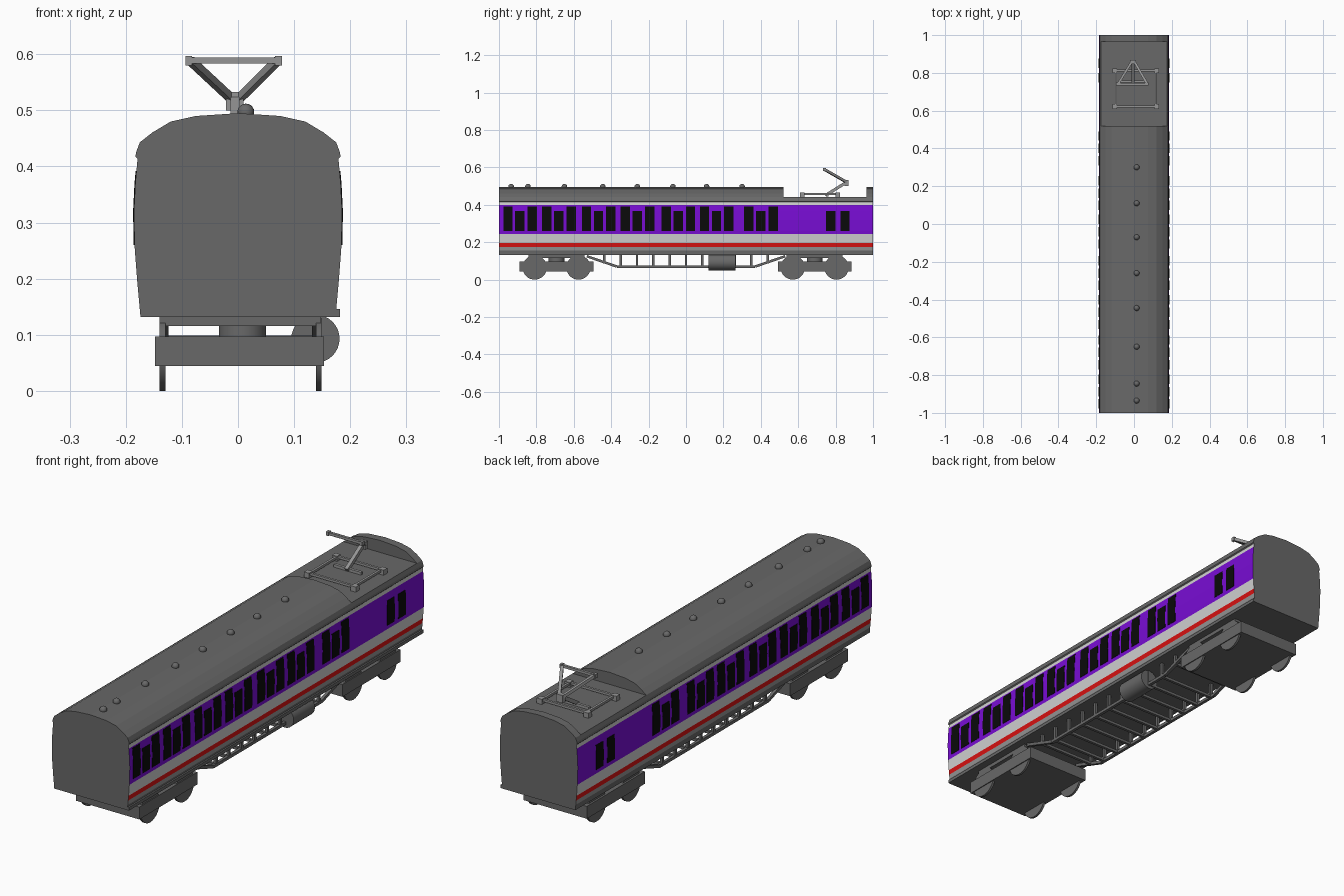
import bpy, bmesh, math
from mathutils import Vector, Matrix

if "Cube" in bpy.data.objects:
    bpy.data.objects.remove(bpy.data.objects["Cube"])


def mat(name, r, g, b):
    m = bpy.data.materials.new(name)
    m.diffuse_color = (r, g, b, 1)
    m.use_nodes = True
    m.node_tree.nodes["Principled BSDF"].inputs["Base Color"].default_value = m.diffuse_color
    return m


GREY = mat("dark grey", 0.14, 0.14, 0.14)
PURPLE = mat("purple", 0.19, 0.004, 0.66)
RED = mat("red", 0.70, 0.006, 0.006)
PALE = mat("pale grey", 0.64, 0.64, 0.64)
MID = mat("mid grey", 0.30, 0.30, 0.30)
BLACK = mat("window black", 0.003, 0.003, 0.003)


def finish(name, bm, mats, smooth=False):
    bmesh.ops.recalc_face_normals(bm, faces=bm.faces)
    me = bpy.data.meshes.new(name)
    bm.to_mesh(me)
    bm.free()
    for m in mats:
        me.materials.append(m)
    ob = bpy.data.objects.new(name, me)
    bpy.context.collection.objects.link(ob)
    if smooth:
        bpy.ops.object.select_all(action='DESELECT')
        ob.select_set(True)
        bpy.context.view_layer.objects.active = ob
        bpy.ops.object.shade_smooth_by_angle(angle=math.radians(35))
    return ob


def add_box(bm, x0, x1, y0, y1, z0, z1):
    m = Matrix.Translation(((x0 + x1) / 2, (y0 + y1) / 2, (z0 + z1) / 2))
    bmesh.ops.create_cube(bm, size=1, matrix=m @ Matrix.Diagonal((x1 - x0, y1 - y0, z1 - z0, 1)))


def add_bar(bm, a, b, w):
    """Square bar of width w between two points."""
    a, b = Vector(a), Vector(b)
    d = b - a
    m = Matrix.Translation((a + b) / 2) @ d.to_track_quat('Z', 'Y').to_matrix().to_4x4()
    bmesh.ops.create_cube(bm, size=1, matrix=m @ Matrix.Diagonal((w, w, d.length, 1)))


def add_cyl(bm, c, r, length, axis, n=32):
    rot = {'X': Matrix.Rotation(math.pi / 2, 4, 'Y'), 'Y': Matrix.Rotation(math.pi / 2, 4, 'X'),
           'Z': Matrix()}[axis]
    bmesh.ops.create_cone(bm, cap_ends=True, segments=n, radius1=r, radius2=r, depth=length,
                          matrix=Matrix.Translation(c) @ rot)


def extrude_profile(bm, half, y0, y1):
    """Mirror a half section (x, z), bottom to top, and run it along y."""
    pts = half + [(-x, z) for x, z in reversed(half) if x > 0]
    f = bm.faces.new([bm.verts.new((x, y0, z)) for x, z in pts])
    r = bmesh.ops.extrude_face_region(bm, geom=[f], use_keep_orig=True)
    bmesh.ops.translate(bm, vec=(0, y1 - y0, 0),
                        verts=[v for v in r["geom"] if isinstance(v, bmesh.types.BMVert)])


# body shell: bulging side curve, split at stripe heights
CURVE = [(0.134, 0.174), (0.20, 0.180), (0.26, 0.1845), (0.32, 0.1855), (0.37, 0.183), (0.414, 0.179)]


def side_x(z):
    for (z0, x0), (z1, x1) in zip(CURVE, CURVE[1:]):
        if z <= z1:
            return x0 + (x1 - x0) * (z - z0) / (z1 - z0)
    return CURVE[-1][1]


BANDS = [(0.155, 0), (0.174, 4), (0.195, 2), (0.243, 3), (0.398, 1), (0.414, 3)]
levels = [0.134, 0.155, 0.174, 0.195, 0.243, 0.26, 0.32, 0.37, 0.398, 0.414]
bm = bmesh.new()
extrude_profile(bm, [(side_x(z), z) for z in levels], -1, 1)
for f in bm.faces:
    f.normal_update()
    if abs(f.normal.x) > 0.5:
        z = f.calc_center_median().z
        f.material_index = next(i for top, i in BANDS if z < top)
finish("body_shell", bm, [GREY, PURPLE, RED, PALE, MID])

# roof: full arch, low pantograph deck, and end arch
bm = bmesh.new()
EAVE = [(0.179, 0.414), (0.183, 0.418), (0.181, 0.427), (0.175, 0.443)]
ARCH = EAVE + [(0.152, 0.461), (0.12, 0.480), (0.075, 0.490), (0.0, 0.495)]
extrude_profile(bm, ARCH, -1, 0.52)
extrude_profile(bm, EAVE, 0.52, 0.965)
extrude_profile(bm, ARCH, 0.965, 1)
finish("roof", bm, [GREY])

# windows: thin plates that follow the side curve
bm = bmesh.new()


def add_window(y, z0, z1, w=0.05):
    zs = [z0] + [z for z, _ in CURVE if z0 < z < z1] + [z1]
    for s in (-1, 1):
        prof = [(s * (side_x(z) + 0.0015), z) for z in zs] + [(s * (side_x(z) - 0.002), z) for z in zs[::-1]]
        f = bm.faces.new([bm.verts.new((x, y - w / 2, z)) for x, z in prof])
        r = bmesh.ops.extrude_face_region(bm, geom=[f], use_keep_orig=True)
        bmesh.ops.translate(bm, vec=(0, w, 0), verts=[v for v in r["geom"] if isinstance(v, bmesh.types.BMVert)])


for y in (-0.888, -0.68, -0.468, -0.26, -0.042, 0.163, 0.40):
    add_window(y - 0.064, 0.26, 0.392)
    add_window(y, 0.26, 0.366)
    add_window(y + 0.066, 0.26, 0.392)
for y in (0.774, 0.850):
    add_window(y, 0.26, 0.366)
finish("windows", bm, [BLACK])

# roof ventilators
bm = bmesh.new()
for y in (-0.935, -0.845, -0.65, -0.445, -0.26, -0.07, 0.11, 0.30):
    bmesh.ops.create_uvsphere(bm, u_segments=16, v_segments=10, radius=0.015,
                              matrix=Matrix.Translation((0.014, y, 0.497)))
finish("roof_vents", bm, [GREY], True)

# floor sill and bogie mounting plates
bm = bmesh.new()
add_box(bm, -0.174, 0.182, -1, 1, 0.132, 0.146)
for y in (-0.692, 0.688):
    add_box(bm, -0.14, 0.148, y - 0.15, y + 0.15, 0.116, 0.134)
finish("underframe", bm, [GREY])

# bogies with wheels and pivots
for name, y in (("front", -0.692), ("rear", 0.688)):
    bm = bmesh.new()
    add_box(bm, -0.148, 0.153, y - 0.197, y + 0.197, 0.044, 0.097)
    finish(name + "_bogie_frame", bm, [GREY])
    bm = bmesh.new()
    add_cyl(bm, (0.008, y, 0.107), 0.042, 0.03, 'Z')
    for dy in (-0.117, 0.117):
        for x in (-0.1345, 0.144):
            add_cyl(bm, (x, y + dy, 0.065), 0.065, 0.01, 'X')
    finish(name + "_bogie_wheels", bm, [GREY], True)

# truss under the floor: chords, posts and cross beams
bm = bmesh.new()
for s in (-0.13, 0.138):
    path = [(s, -0.53, 0.125), (s, -0.37, 0.07), (s, 0.37, 0.07), (s, 0.53, 0.125)]
    for a, b in zip(path, path[1:]):
        add_bar(bm, a, b, 0.013)
for i in range(-5, 6):
    y = i * 0.0873
    z = 0.07 + max(0, abs(y) - 0.37) * 0.34
    for s in (-0.13, 0.138):
        add_bar(bm, (s, y, z), (s, y, 0.134), 0.012)
    add_bar(bm, (-0.13, y, z), (0.138, y, z), 0.012)
finish("floor_truss", bm, [GREY])

# air tank on the right side
bm = bmesh.new()
add_cyl(bm, (0.138, 0.192, 0.093), 0.043, 0.144, 'Y')
finish("air_tank", bm, [GREY], True)

# pantograph: base frame on four feet
bm = bmesh.new()
X0, X1, Y0, Y1 = -0.095, 0.115, 0.622, 0.812
for x in (X0, X1):
    add_bar(bm, (x, Y0, 0.458), (x, Y1, 0.458), 0.010)
    for y in (Y0, Y1):
        ox = math.copysign(0.006, x)
        add_box(bm, x + ox - 0.012, x + ox + 0.012, y - 0.012, y + 0.012, 0.442, 0.465)
for y in (Y0, Y1):
    add_bar(bm, (X0, y, 0.458), (X1, y, 0.458), 0.010)
add_bar(bm, (-0.07, 0.755, 0.45), (0.06, 0.755, 0.45), 0.012)
finish("pantograph_base", bm, [MID])

# pantograph: lower arm, V-shaped upper arms and contact bar
bm = bmesh.new()
add_bar(bm, (-0.005, 0.745, 0.450), (-0.005, 0.86, 0.522), 0.016)
add_box(bm, -0.021, 0.010, 0.848, 0.868, 0.500, 0.533)
for s in (-1, 1):
    add_bar(bm, (-0.005 + s * 0.008, 0.858, 0.522), (-0.007 + s * 0.078, 0.74, 0.589), 0.013)
    add_box(bm, -0.008 + s * 0.08 - 0.006, -0.008 + s * 0.08 + 0.006, 0.732, 0.748, 0.58, 0.597)
add_bar(bm, (-0.09, 0.74, 0.589), (0.074, 0.74, 0.589), 0.011)
finish("pantograph_arms", bm, [MID])
